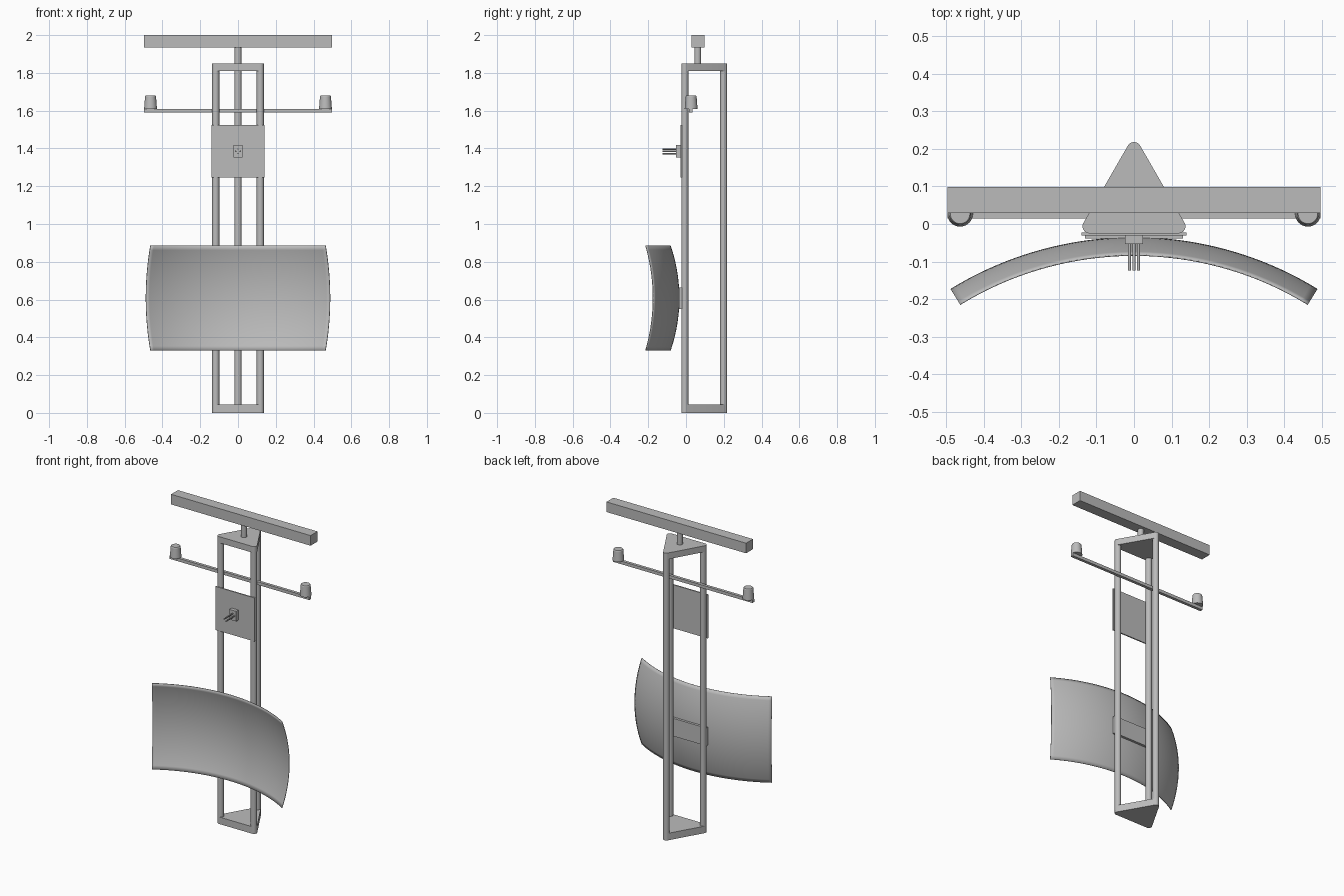
import bpy, bmesh, math
from mathutils import Vector, Matrix

if "Cube" in bpy.data.objects:
    bpy.data.objects.remove(bpy.data.objects["Cube"], do_unlink=True)

grey = bpy.data.materials.new("plain grey")
grey.use_nodes = True
COLOUR = (0.5, 0.5, 0.5, 1)
grey.diffuse_color = COLOUR
grey.node_tree.nodes["Principled BSDF"].inputs["Base Color"].default_value = COLOUR


def finish(name, bm, smooth=False):
    """Turn a bmesh into a named grey object."""
    bmesh.ops.recalc_face_normals(bm, faces=bm.faces)
    mesh = bpy.data.meshes.new(name)
    bm.to_mesh(mesh)
    bm.free()
    mesh.materials.append(grey)
    obj = bpy.data.objects.new(name, mesh)
    bpy.context.collection.objects.link(obj)
    if smooth:
        bpy.ops.object.select_all(action='DESELECT')
        obj.select_set(True)
        bpy.context.view_layer.objects.active = obj
        bpy.ops.object.shade_smooth_by_angle(angle=math.radians(35))
    return obj


def box(name, low, high):
    low, high = Vector(low), Vector(high)
    bm = bmesh.new()
    bmesh.ops.create_cube(bm, size=1)
    bmesh.ops.scale(bm, vec=high - low, verts=bm.verts)
    bmesh.ops.translate(bm, vec=(low + high) / 2, verts=bm.verts)
    return finish(name, bm)


def rod(name, start, end, r1, r2=None, sides=32):
    start, end = Vector(start), Vector(end)
    axis = end - start
    turn = axis.to_track_quat('Z', 'Y').to_matrix().to_4x4()
    bm = bmesh.new()
    bmesh.ops.create_cone(bm, cap_ends=True, segments=sides, radius1=r1,
                          radius2=r1 if r2 is None else r2, depth=axis.length,
                          matrix=Matrix.Translation((start + end) / 2) @ turn)
    return finish(name, bm, True)


# Triangular mast: three round legs and two rounded end plates
LEG_R, HEIGHT = 0.019, 1.85
legs = {"right_front_leg": (-0.118, -0.006),
        "left_front_leg": (0.118, -0.006),
        "rear_leg": (0, 0.199)}
for name, (x, y) in legs.items():
    rod(name, (x, y, 0.02), (x, y, HEIGHT - 0.02), LEG_R)


def end_plate(name, z0, z1):
    bm = bmesh.new()
    ring = []
    # One rounded corner per leg, going anticlockwise
    for (x, y), first in zip(legs.values(), (150, 270, 30)):
        first = {150: 150, 270: -90, 30: 30}[first]
        for i in range(13):
            a = math.radians(first + i * 10)
            ring.append(bm.verts.new((x + LEG_R * math.cos(a), y + LEG_R * math.sin(a), z0)))
    face = bm.faces.new(ring)
    out = bmesh.ops.extrude_face_region(bm, geom=[face])
    top = [v for v in out["geom"] if isinstance(v, bmesh.types.BMVert)]
    bmesh.ops.translate(bm, vec=(0, 0, z1 - z0), verts=top)
    finish(name, bm, True)


end_plate("bottom_plate", 0, 0.045)
end_plate("top_plate", 1.81, HEIGHT)

# Top beam on a short post
rod("beam_post", (0, 0.062, 1.84), (0, 0.062, 1.95), 0.018)
box("top_beam", (-0.497, 0.029, 1.935), (0.497, 0.099, 2.0))

# Cross arm with a tapered cup at each end
box("cross_arm", (-0.497, 0.015, 1.59), (0.497, 0.034, 1.61))
for side, x in (("left", 0.463), ("right", -0.463)):
    rod(side + "_cup", (x, 0.027, 1.61), (x, 0.027, 1.675), 0.034, 0.029)
    rod(side + "_cup_rim", (x, 0.027, 1.675), (x, 0.027, 1.68), 0.029, 0.026)

# Square plate with a socket and four pins
box("square_plate", (-0.14, -0.03, 1.245), (0.14, -0.022, 1.525))
box("socket", (-0.024, -0.053, 1.352), (0.024, -0.029, 1.417))
for i, (dx, dz) in enumerate(((0.012, 0), (-0.012, 0), (0, 0.012), (0, -0.012))):
    rod(f"pin_{i + 1}", (dx, -0.05, 1.385 + dz), (dx, -0.124, 1.385 + dz), 0.004, sides=12)

# Curved panel: an upright arc swept around a vertical axis
R_SWEEP, R_ARC, HALF, MID_Z = 0.935, 0.86, 0.278, 0.608
BACK_Y, SWING = -0.035, math.radians(31.5)
COLS, ROWS = 48, 24
bm = bmesh.new()
grid = []
for j in range(ROWS + 1):
    z = HALF * (2 * j / ROWS - 1)
    r = R_SWEEP - R_ARC + math.sqrt(R_ARC ** 2 - z ** 2)
    row = []
    for i in range(COLS + 1):
        a = SWING * (2 * i / COLS - 1)
        row.append(bm.verts.new((r * math.sin(a),
                                 BACK_Y - R_SWEEP + r * math.cos(a), MID_Z + z)))
    grid.append(row)
for lower, upper in zip(grid, grid[1:]):
    for i in range(COLS):
        bm.faces.new((lower[i], upper[i], upper[i + 1], lower[i + 1]))
panel = finish("curved_panel", bm, True)
if panel.data.polygons[0].normal.y < 0:
    panel.data.flip_normals()
shell = panel.modifiers.new("thickness", 'SOLIDIFY')
shell.thickness = 0.004
shell.offset = -1

# Bracket holding the panel to the front legs
box("panel_bracket", (-0.13, -0.038, 0.55), (0.13, -0.022, 0.665))
